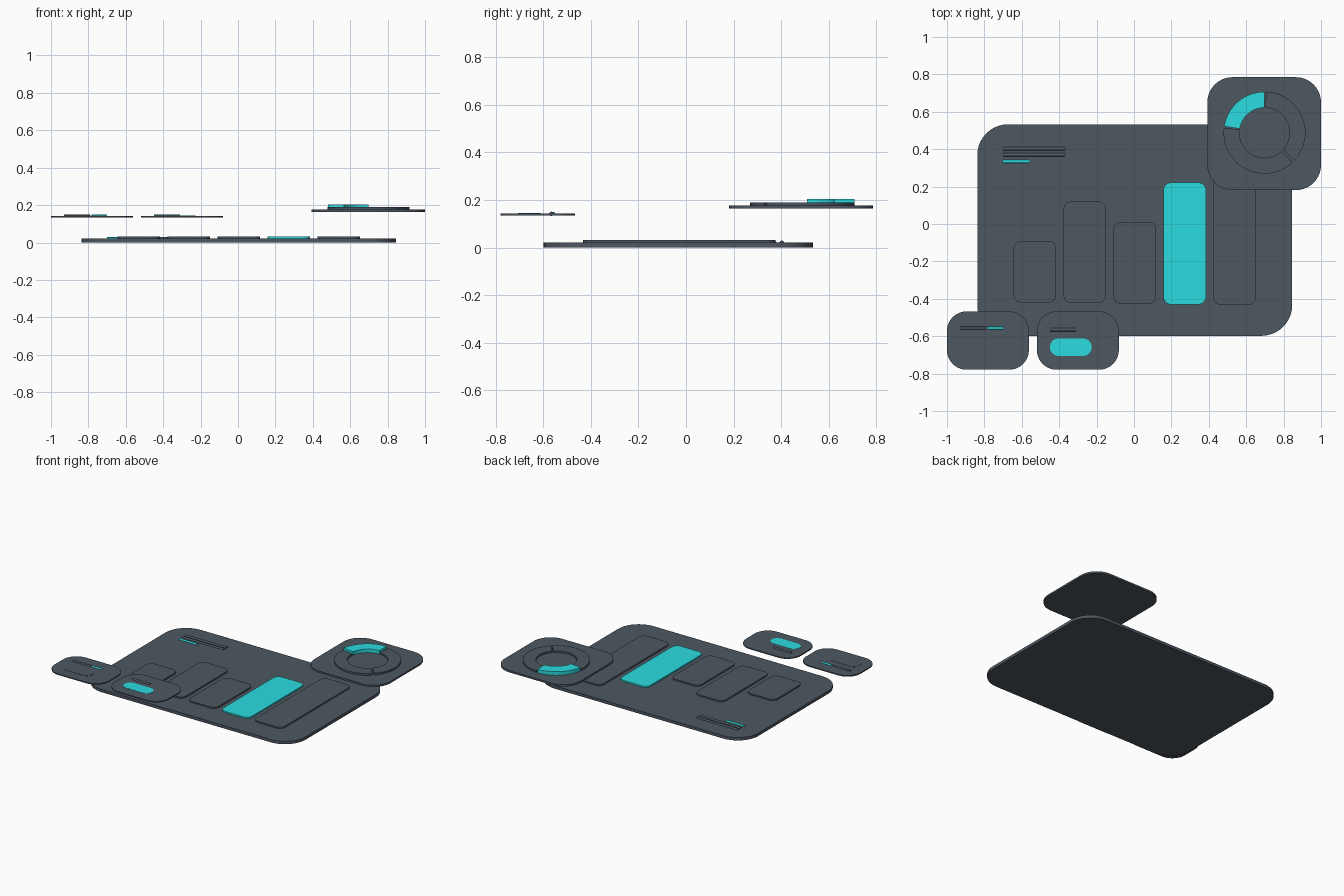
import bpy, bmesh, math
from mathutils import Matrix

if "Cube" in bpy.data.objects:
    bpy.data.objects.remove(bpy.data.objects["Cube"])

def material(name, rgb):
    m = bpy.data.materials.new(name)
    m.diffuse_color = (*rgb, 1)
    m.use_nodes = True
    m.node_tree.nodes["Principled BSDF"].inputs["Base Color"].default_value = m.diffuse_color
    return m

SLATE = material("slate", (0.075, 0.095, 0.12))
CYAN = material("cyan", (0.024, 0.72, 0.745))

def finish(name, bm, mat):
    bmesh.ops.recalc_face_normals(bm, faces=bm.faces[:])
    me = bpy.data.meshes.new(name)
    bm.to_mesh(me)
    bm.free()
    me.materials.append(mat)
    ob = bpy.data.objects.new(name, me)
    bpy.context.collection.objects.link(ob)
    bpy.ops.object.select_all(action='DESELECT')
    ob.select_set(True)
    bpy.context.view_layer.objects.active = ob
    bpy.ops.object.shade_smooth_by_angle(angle=math.radians(30))
    return ob

def extrude(name, outline, z0, z1, mat):
    """Raise a closed outline from z0 to z1."""
    bm = bmesh.new()
    face = bm.faces.new([bm.verts.new((x, y, z0)) for x, y in outline])
    ext = bmesh.ops.extrude_face_region(bm, geom=[face])
    for v in ext["geom"]:
        if isinstance(v, bmesh.types.BMVert):
            v.co.z = z1
    return finish(name, bm, mat)

def slab(name, x0, x1, y0, y1, r, z0, z1, mat=SLATE, n=10):
    """Rounded rectangle plate."""
    pts = []
    corners = [(x1 - r, y1 - r), (x0 + r, y1 - r), (x0 + r, y0 + r), (x1 - r, y0 + r)]
    for q, (cx, cy) in enumerate(corners):
        for i in range(n + 1):
            a = math.pi / 2 * (q + i / n)
            pts.append((cx + r * math.cos(a), cy + r * math.sin(a)))
    return extrude(name, pts, z0, z1, mat)

def ring_segment(name, cx, cy, r0, r1, a0, a1, z0, z1, mat=SLATE):
    """Slice of a flat ring between two angles in degrees."""
    n = max(8, int((a1 - a0) / 5))
    ang = [math.radians(a0 + (a1 - a0) * i / n) for i in range(n + 1)]
    pts = [(cx + r1 * math.cos(a), cy + r1 * math.sin(a)) for a in ang]
    pts += [(cx + r0 * math.cos(a), cy + r0 * math.sin(a)) for a in reversed(ang)]
    return extrude(name, pts, z0, z1, mat)

def rod(name, x0, x1, y, z, r, mat=SLATE):
    """Thin round strip lying along x."""
    bm = bmesh.new()
    m = Matrix.Translation(((x0 + x1) / 2, y, z)) @ Matrix.Rotation(math.pi / 2, 4, 'Y')
    bmesh.ops.create_cone(bm, cap_ends=True, segments=16, radius1=r, radius2=r,
                          depth=x1 - x0, matrix=m)
    return finish(name, bm, mat)

# Main board
slab("main_board", -0.838, 0.846, -0.598, 0.533, 0.165, 0.0, 0.021)

# Bar chart
for i, (top, bottom, mat) in enumerate([(-0.09, -0.42, SLATE), (0.12, -0.422, SLATE),
                                        (0.012, -0.428, SLATE), (0.222, -0.43, CYAN),
                                        (0.375, -0.433, SLATE)]):
    x = -0.53 + i * 0.267
    slab(f"chart_bar_{i + 1}", x - 0.114, x + 0.114, bottom, top, 0.042, 0.018, 0.031, mat)

# Heading strips on the board
rod("heading_strip_upper", -0.70, -0.37, 0.402, 0.02, 0.0095)
rod("heading_strip_lower", -0.70, -0.37, 0.37, 0.02, 0.0095)
rod("heading_strip_accent", -0.70, -0.56, 0.334, 0.02, 0.0085, CYAN)

# Floating ring chart card
slab("ring_card", 0.392, 1.0, 0.181, 0.785, 0.135, 0.164, 0.177)
for name, a0, a1, top, mat in [("ring_segment_accent", 90, 171, 0.203, CYAN),
                               ("ring_segment_left", 173, 313, 0.19, SLATE),
                               ("ring_segment_right", -43, 88, 0.19, SLATE)]:
    ring_segment(name, 0.698, 0.488, 0.134, 0.219, a0, a1, 0.174, top, mat)

# Two small floating cards, each with a pill
for side, x, mat in [("left", -1.0, SLATE), ("right", -0.519, CYAN)]:
    slab(f"small_card_{side}", x, x + 0.438, -0.779, -0.467, 0.105, 0.135, 0.143)
    slab(f"card_pill_{side}", x + 0.069, x + 0.293, -0.705, -0.612, 0.046, 0.14, 0.1445, mat)

# Label strips on the small cards
rod("label_strip_left", -0.93, -0.79, -0.557, 0.142, 0.008)
rod("label_strip_accent", -0.78, -0.70, -0.557, 0.142, 0.008, CYAN)
rod("label_strip_right", -0.45, -0.31, -0.565, 0.142, 0.009)
